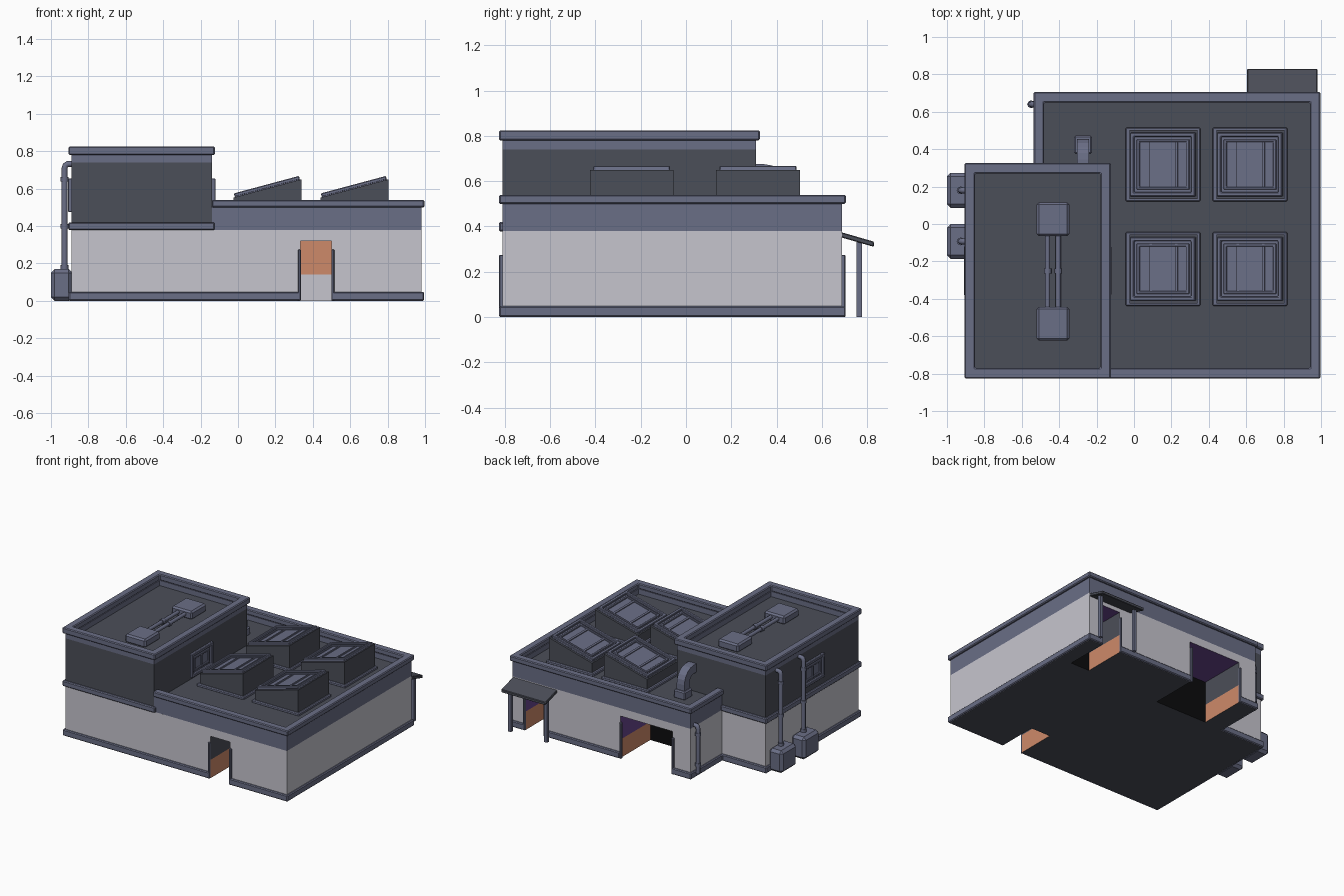
import bpy, bmesh, math
from mathutils import Matrix, Vector

if "Cube" in bpy.data.objects:
    bpy.data.objects.remove(bpy.data.objects["Cube"])

COLOURS = {
    "slate_blue": (106, 110, 134), "light_wall": (198, 197, 206), "dark_grey": (75, 78, 88),
    "orange": (206, 138, 106), "purple": (104, 70, 142), "black": (12, 12, 13),
}
MATS = {}
for key, rgb in COLOURS.items():
    m = bpy.data.materials.new(key)
    m.diffuse_color = [((c / 255 + 0.055) / 1.055) ** 2.4 for c in rgb] + [1]
    m.use_nodes = True
    m.node_tree.nodes["Principled BSDF"].inputs["Base Color"].default_value = m.diffuse_color
    MATS[key] = m


def finish(name, bm, rule, M=None, bevel=0):
    """Turn a bmesh into an object; rule is a colour name or f(centre, normal)."""
    used = []
    bm.normal_update()
    for f in bm.faces:
        key = rule if isinstance(rule, str) else rule(f.calc_center_bounds(), f.normal)
        if key not in used:
            used.append(key)
        f.material_index = used.index(key)
    me = bpy.data.meshes.new(name)
    bm.to_mesh(me)
    bm.free()
    for key in used:
        me.materials.append(MATS[key])
    ob = bpy.data.objects.new(name, me)
    bpy.context.collection.objects.link(ob)
    if M:
        ob.matrix_world = M
    if bevel:
        b = ob.modifiers.new("bevel", 'BEVEL')
        b.width, b.segments, b.limit_method = bevel, 1, 'ANGLE'
    return ob


def prism(name, pts, levels, rule, M=None, bevel=0):
    """Counter-clockwise outline stacked through the given heights."""
    bm = bmesh.new()
    rows = [[bm.verts.new((x, y, z)) for x, y in pts] for z in levels]
    n = len(pts)
    for a, b in zip(rows, rows[1:]):
        for i in range(n):
            j = (i + 1) % n
            bm.faces.new((a[i], a[j], b[j], b[i]))
    bm.faces.new(rows[0][::-1])
    bm.faces.new(rows[-1])
    return finish(name, bm, rule, M, bevel)


def rect(x0, y0, x1, y1):
    return [(x0, y0), (x1, y0), (x1, y1), (x0, y1)]


def box(name, x0, y0, z0, x1, y1, z1, rule, M=None, bevel=0):
    return prism(name, rect(x0, y0, x1, y1), (z0, z1), rule, M, bevel)


def strip(name, path, out, inn, z0, z1, rule, closed=False, M=None, bevel=0.006):
    """Rectangular moulding along a mitred path (outside on its right)."""
    pts = [Vector(p) for p in path]
    n = len(pts)
    bm = bmesh.new()

    def normal(i):
        d = (pts[(i + 1) % n] - pts[i % n]).normalized()
        return Vector((d.y, -d.x))
    rows = []
    for i, p in enumerate(pts):
        n1 = normal(i - 1) if closed or i > 0 else normal(0)
        n2 = normal(i) if closed or i < n - 1 else n1
        off = (n1 + n2) / (1 + n1.dot(n2))
        o, q = p + off * out, p - off * inn
        rows.append([bm.verts.new((v.x, v.y, z)) for v, z in ((o, z0), (o, z1), (q, z1), (q, z0))])
    for i in range(n if closed else n - 1):
        a, b = rows[i], rows[(i + 1) % n]
        for k in range(4):
            bm.faces.new((a[k], b[k], b[(k + 1) % 4], a[(k + 1) % 4]))
    if not closed:
        bm.faces.new(rows[0])
        bm.faces.new(rows[-1][::-1])
    bmesh.ops.recalc_face_normals(bm, faces=bm.faces)
    return finish(name, bm, rule, M, bevel)


def pipe(name, pts, r=0.016):
    cu = bpy.data.curves.new(name, 'CURVE')
    cu.dimensions, cu.bevel_depth, cu.bevel_resolution, cu.use_fill_caps = '3D', r, 2, True
    sp = cu.splines.new('POLY')
    sp.points.add(len(pts) - 1)
    for p, co in zip(sp.points, pts):
        p.co = (*co, 1)
    cu.materials.append(MATS["slate_blue"])
    ob = bpy.data.objects.new(name, cu)
    bpy.context.collection.objects.link(ob)


def framed_panel(name, M, hx, hy, w, bars, pane):
    """Stepped double frame with a pane and cross bars, lying in local XY."""
    box(name + "_pane", -hx, -hy, -0.005, hx, hy, 0.003, pane, M)
    strip(name + "_outer_frame", rect(-hx, -hy, hx, hy), 0, w, 0, 0.02, "slate_blue", True, M, 0.004)
    ix, iy = hx - w * 1.6, hy - w * 1.6
    strip(name + "_inner_frame", rect(-ix, -iy, ix, iy), 0, w * .7, 0, 0.013, "slate_blue", True, M, 0.003)
    for i, x in enumerate(bars):
        box(f"{name}_bar_{i}", x - 0.007, -iy, 0, x + 0.007, iy, 0.011, "slate_blue", M)


# Matrices laying local XY onto the YZ plane, facing +x or -x
FACE = {1: Matrix(((0, 0, 1, 0), (1, 0, 0, 0), (0, 1, 0, 0), (0, 0, 0, 1))),
        -1: Matrix(((0, 0, -1, 0), (-1, 0, 0, 0), (0, 1, 0, 0), (0, 0, 0, 1)))}


# Ground floor with three doorway recesses
def wall_rule(c, n):
    if n.z < -0.5:
        return "dark_grey"
    low = c.z < 0.14
    if 0.3 < c.x < 0.52 and -0.8 < c.y < -0.4:
        if abs(n.x) > 0.5:
            return "orange" if low else "dark_grey"
        return "light_wall" if low else "orange"
    if -0.4 < c.x < 0.9 and 0.32 < c.y < 0.68:
        if abs(n.x) > 0.5:
            return "orange" if low else ("purple" if n.x < 0 else "dark_grey")
        return "black"
    return "light_wall"


prism("ground_floor_walls", [
    (-.89, -.81), (.335, -.81), (.335, -.51), (.5, -.51), (.5, -.81), (.98, -.81), (.98, .69),
    (.87, .69), (.87, .36), (.71, .36), (.71, .69), (.07, .69), (.07, .33), (-.37, .33), (-.37, .69),
    (-.52, .69), (-.52, .31), (-.89, .31)], (0, .14, .32), wall_rule)
prism("lintel_walls", [(-.89, -.81), (.98, -.81), (.98, .69), (-.52, .69), (-.52, .31), (-.89, .31)],
      (.32, .38), lambda c, n: "purple" if n.z < -.5 else "light_wall")

# Plinth between the doors, and door side trims
plinths = [[(.5, -.81), (.98, -.81), (.98, .69), (.87, .69)], [(.71, .69), (.07, .69)],
           [(-.37, .69), (-.52, .69), (-.52, .31), (-.89, .31), (-.89, -.81), (.335, -.81)]]
for i, p in enumerate(plinths):
    strip(f"plinth_{i}", p, .015, .005, 0, .048, "slate_blue")
for i, (x, y) in enumerate([(.328, -.815), (.507, -.815), (.877, .695), (.703, .695), (.063, .695), (-.377, .695)]):
    box(f"door_trim_{i}", x - .008, y - .01, 0, x + .008, y + .01, .275, "slate_blue", bevel=.004)

# Main roof band, parapet and cap
roof_rule = lambda c, n: "dark_grey" if n.z > .5 else "slate_blue"
main = [(-.14, -.81), (.98, -.81), (.98, .69), (-.52, .69), (-.52, .31)]
prism("main_roof_band", main + [(-.14, .31)], (.38, .46), roof_rule)
strip("main_parapet", main, 0, .04, .46, .5, "slate_blue", bevel=0)
strip("main_parapet_cap", main, .016, .04, .5, .54, "slate_blue")

# Upper storey
upper = rect(-.89, -.81, -.14, .31)
prism("upper_storey", upper, (.38, .74), "dark_grey")
strip("upper_parapet", upper, 0, .04, .74, .78, "slate_blue", True, bevel=0)
strip("upper_parapet_cap", upper, .016, .04, .78, .825, "slate_blue", True)
strip("upper_cornice", [(-.52, .31), (-.89, .31), (-.89, -.81), (-.125, -.81)], .016, .005, .378, .42, "slate_blue")

# Upper windows on both side walls
for s, x in ((1, -.14), (-1, -.89)):
    M = Matrix.Translation((x, -.25, .565)) @ FACE[s]
    framed_panel("window_" + ("right" if s > 0 else "left"), M, .13, .09, .022, (.0,), "slate_blue")

# Skylights
for i, (cx, cy) in enumerate([(.155, -.24), (.62, -.24), (.155, .318), (.62, .318)]):
    n = f"skylight_{i}"
    T = Matrix.Translation((cx, cy, 0))
    box(n + "_curb", -.2, -.198, .455, .2, .198, .48, "slate_blue", T, .006)
    prism(n + "_body", [(-.18, .46), (.185, .46), (.185, .65), (-.18, .552)], (-.185, .185), "dark_grey",
          T @ Matrix.Rotation(math.pi / 2, 4, 'X'))
    L = T @ Matrix.Translation((.002, 0, .602)) @ Matrix.Rotation(-math.atan2(.098, .365), 4, 'Y')
    framed_panel(n + "_lid", L, .18, .17, .022, (-.068, .075), "slate_blue")

# Rooftop units joined by two pipes
for i, y in enumerate((.025, -.533)):
    box(f"roof_unit_{i}", -.52, y - .09, .735, -.345, y + .09, .8, "slate_blue", bevel=.012)
for i, x in enumerate((-.462, -.405)):
    pipe(f"roof_pipe_{i}", [(x, -.46, .77), (x, -.05, .77)], .014)
    pipe(f"roof_pipe_joint_{i}", [(x, -.265, .77), (x, -.237, .77)], .02)

# Side tanks with wall pipes
for i, y in enumerate((.18, -.093)):
    box(f"side_tank_{i}", -1, y - .094, 0, -.885, y + .094, .17, "slate_blue", bevel=.02)
    pipe(f"tank_pipe_{i}", [(-.927, y, .15), (-.927, y, .71), (-.922, y, .725), (-.91, y, .732), (-.88, y, .732)])
    for j, z in enumerate((.18, .4, .65)):
        pipe(f"tank_pipe_joint_{i}_{j}", [(-.927, y, z - .012), (-.927, y, z + .012)], .021)

# Drain pipe near the back corner
pipe("drain_pipe", [(-.55, .64, .03), (-.55, .64, .37), (-.545, .64, .385), (-.535, .64, .392), (-.51, .64, .392)])
for j, z in enumerate((.1, .33)):
    pipe(f"drain_pipe_joint_{j}", [(-.55, .64, z - .012), (-.55, .64, z + .012)], .021)

# Curved vent duct running into the upper storey
arc = lambda r, a0, a1: [(.345 + r * math.cos(math.radians(a0 + (a1 - a0) * k / 5)),
                          .565 + r * math.sin(math.radians(a0 + (a1 - a0) * k / 5))) for k in range(6)]
prism("vent_duct", [(.39, .46), (.455, .46)] + arc(.11, 0, 90) + [(.3, .675), (.3, .61)] + arc(.045, 90, 0),
      (-.305, -.24), "slate_blue", FACE[1])
box("vent_base", -.32, .375, .455, -.225, .472, .52, "slate_blue", bevel=.008)

# Canopy over the back door
prism("canopy", [(.685, .352), (.83, .31), (.83, .333), (.685, .375)], (.605, .98),
      "dark_grey", FACE[1], .004)
for i, x in enumerate((.64, .945)):
    box(f"canopy_post_{i}", x - .012, .753, 0, x + .012, .778, .335, "slate_blue")
